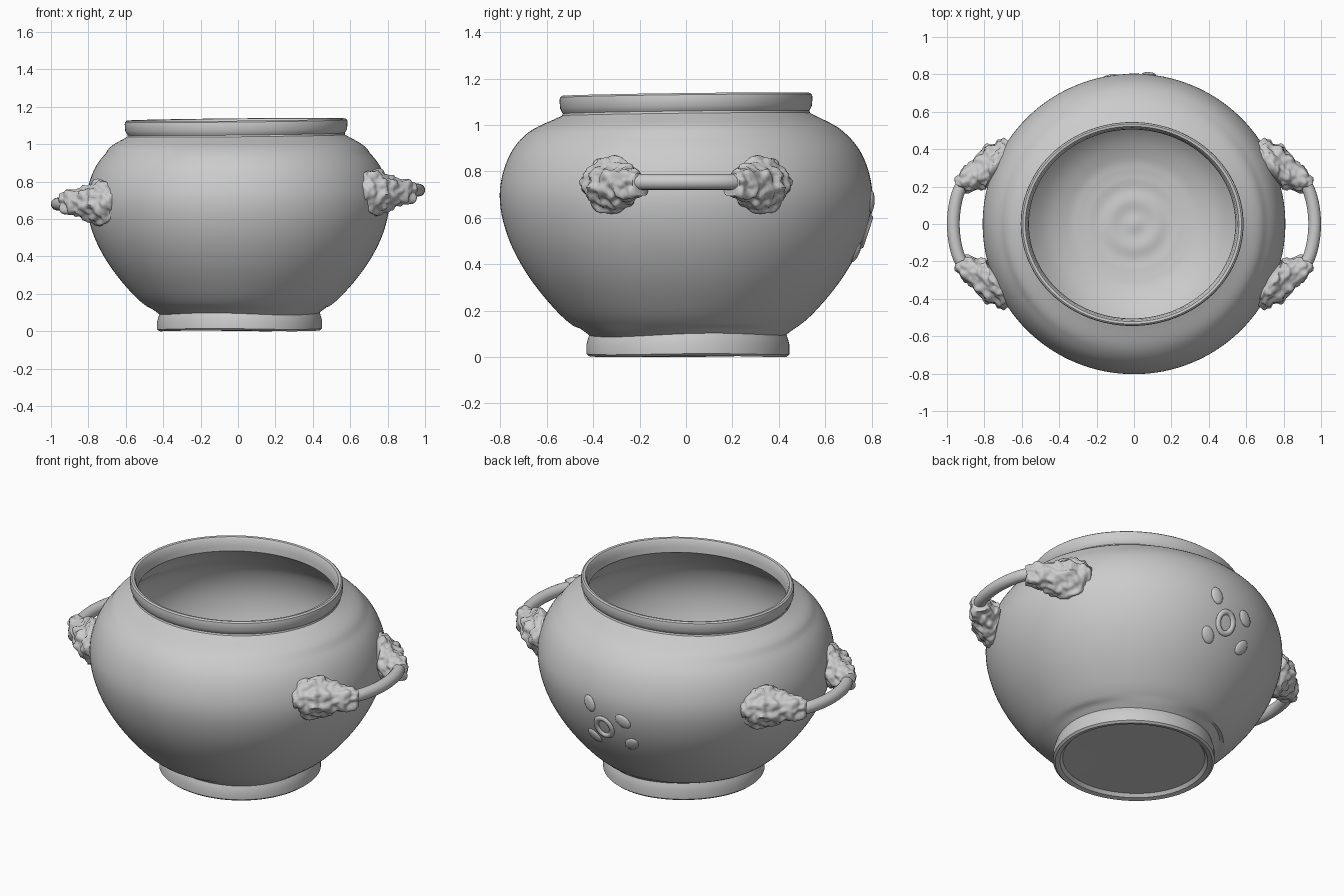
import bpy, bmesh, math
from mathutils import Vector, Matrix, noise

if "Cube" in bpy.data.objects:
    bpy.data.objects.remove(bpy.data.objects["Cube"])


def smooth_points(pts, n):
    """Catmull-Rom through tuples of any size."""
    pts = [Vector(p) for p in pts]
    p = [2 * pts[0] - pts[1]] + pts + [2 * pts[-1] - pts[-2]]
    out = []
    for i in range(1, len(p) - 2):
        a, b, c, d = p[i - 1:i + 3]
        for k in range(n):
            t = k / n
            out.append(0.5 * (2 * b + (c - a) * t + (2 * a - 5 * b + 4 * c - d) * t * t
                              + (3 * b - a - 3 * c + d) * t ** 3))
    return out + [pts[-1]]


def finish(name, bm, angle=40):
    bmesh.ops.recalc_face_normals(bm, faces=bm.faces)
    me = bpy.data.meshes.new(name)
    bm.to_mesh(me)
    bm.free()
    ob = bpy.data.objects.new(name, me)
    bpy.context.collection.objects.link(ob)
    bpy.ops.object.select_all(action='DESELECT')
    ob.select_set(True)
    bpy.context.view_layer.objects.active = ob
    bpy.ops.object.shade_smooth_by_angle(angle=math.radians(angle))
    return ob


def skin(bm, rings):
    """Bridge rings of points and cap both ends."""
    rows = [[bm.verts.new(p) for p in r] for r in rings]
    n = len(rows[0])
    for a, b in zip(rows, rows[1:]):
        for j in range(n):
            k = (j + 1) % n
            bm.faces.new((a[j], a[k], b[k], b[j]))
    bm.faces.new(rows[0][::-1])
    bm.faces.new(rows[-1])


# Pot: underside, foot, belly, rim, then back down the inside
outer = smooth_points([(0.425, 0.09), (0.545, 0.185), (0.68, 0.35), (0.77, 0.525), (0.803, 0.70),
                       (0.765, 0.86), (0.678, 0.97), (0.535, 1.043)], 6)
inner = smooth_points([(0.505, 1.05), (0.64, 0.945), (0.72, 0.85), (0.755, 0.70), (0.725, 0.53),
                       (0.635, 0.365), (0.49, 0.2), (0.36, 0.125), (0.27, 0.105)], 5)
foot = [(0.02, 0.028), (0.2, 0.028), (0.385, 0.024), (0.40, 0.006), (0.425, 0.0),
        (0.437, 0.01), (0.437, 0.05), (0.43, 0.075)]
rim = [(0.531, 1.052), (0.536, 1.06), (0.543, 1.075), (0.545, 1.11), (0.543, 1.122),
       (0.535, 1.129), (0.522, 1.127), (0.514, 1.115), (0.508, 1.08)]
floor = [(r / 100, 0.1 + 0.004 * math.cos(r * 0.5)) for r in range(25, 0, -2)]
profile = foot + [tuple(p) for p in outer] + rim + [tuple(p) for p in inner] + floor


def pot_point(r, z, a):
    t = min(max((z - 0.95) / 0.1, 0), 1)          # mouth becomes oval and tilts
    x = r * math.cos(a) * (1.008 + 0.085 * t) - 0.01 * t
    y = r * math.sin(a)
    h = z + t * (0.012 * y + 0.010 * x + 0.003)
    if z < 0.13 and r > 0.38:                      # uneven hand-cut foot
        s = 0.5 + 0.5 * math.sin(3 * a + 1)
        h += (0.012 * s if z > 0.04 else 0.005 * s) + 0.01 * y * (z > 0.04)
        x += 0.008
        y += 0.008
    return Vector((x, y, h))


bm = bmesh.new()
SEG = 128
skin(bm, [[pot_point(r, z, math.tau * j / SEG) for j in range(SEG)] for r, z in profile])
finish("pot_body", bm, 35)


def loft(bm, path, n, rough=0.0):
    """Tube through (x, y, z, radius, heading) with optional carved roughness."""
    rings = []
    for x, y, z, r, h in path:
        c, side, ring = Vector((x, y, z)), Vector((-math.sin(h), math.cos(h), 0)), []
        for j in range(n):
            a = math.tau * j / n
            d = side * math.cos(a) + Vector((0, 0, math.sin(a)))
            p = c + d * r
            if rough:
                k = noise.noise(p * 17) + 0.6 * noise.noise(p * 36)
                p += d * rough * k + Vector((math.cos(h), math.sin(h), 0)) * rough * 0.7 * k
            ring.append(p)
        rings.append(ring)
    skin(bm, rings)


# Handles: two carved mounts joined by a bowed bar on each side
mount = [(0.69, 0.335, 0, 0.105, 0.42), (0.735, 0.33, 0, 0.12, 0.35), (0.775, 0.31, 0, 0.113, 0.1),
         (0.81, 0.285, 0, 0.093, -0.2), (0.86, 0.255, 0, 0.072, -0.45),
         (0.905, 0.225, 0, 0.058, -0.65), (0.932, 0.2, 0, 0.046, -0.8)]
bar = [(0.87, 0.26, 0, 0.033, -0.7), (0.925, 0.2, 0, 0.034, -0.95), (0.955, 0.11, 0, 0.034, -1.3),
       (0.966, 0, 0, 0.034, -math.pi / 2), (0.955, -0.11, 0, 0.034, -1.84),
       (0.925, -0.2, 0, 0.034, -2.19), (0.87, -0.26, 0, 0.033, -2.44)]
for label, sx, height in (("right", 1, 0.745), ("left", -1, 0.69)):
    for end, sy in (("front", -1), ("back", 1)):
        bm = bmesh.new()
        loft(bm, smooth_points(mount, 7), 56, 0.021)
        bmesh.ops.transform(bm, verts=bm.verts, matrix=Matrix.Translation((0, 0, height))
                            @ Matrix.Diagonal((sx, sy, 1, 1)))
        finish(f"{label}_{end}_handle_mount", bm, 60)
    bm = bmesh.new()
    loft(bm, smooth_points(bar, 6), 20)
    bmesh.ops.transform(bm, verts=bm.verts, matrix=Matrix.Translation((0, 0, height + 0.01 * sx))
                        @ Matrix.Diagonal((sx, 1, 1, 1)))
    finish(f"{label}_handle_bar", bm)


# Low relief ornament on the back: a ring with four petals
def wall(x, z):
    for a, b in zip(outer, outer[1:]):
        if a.y <= z <= b.y:
            r = a.x + (b.x - a.x) * (z - a.y) / (b.y - a.y)
            return Vector((x, math.sqrt(r * r - x * x), z))


def wall_matrix(x, z, turn=0):
    e = 0.03
    u = (wall(x + e, z) - wall(x - e, z)).normalized()
    v = (wall(x, z + e) - wall(x, z - e)).normalized()
    w = v.cross(u).normalized()
    m = Matrix((u, w.cross(u), w)).transposed().to_4x4()
    return Matrix.Translation(wall(x, z)) @ m @ Matrix.Rotation(turn, 4, 'Z')


bm = bmesh.new()
for x, z, turn in ((0.08, 0.67, 0.3), (-0.13, 0.61, 0.9), (0.09, 0.45, 0.6), (-0.15, 0.46, -0.6)):
    bmesh.ops.create_uvsphere(bm, u_segments=20, v_segments=10, radius=1,
                              matrix=wall_matrix(x, z, turn) @ Matrix.Diagonal((0.036, 0.05, 0.014, 1)))
finish("back_ornament_petals", bm)

bm = bmesh.new()
rows = []
for i in range(32):
    a = math.tau * i / 32
    rows.append([bm.verts.new((math.cos(a) * (0.05 + 0.016 * math.cos(b)),
                               math.sin(a) * (0.06 + 0.016 * math.cos(b)), 0.012 * math.sin(b)))
                 for b in (math.tau * j / 10 for j in range(10))])
for i in range(32):
    for j in range(10):
        p, q, k = rows[i], rows[(i + 1) % 32], (j + 1) % 10
        bm.faces.new((p[j], q[j], q[k], p[k]))
bmesh.ops.transform(bm, verts=bm.verts, matrix=wall_matrix(0, 0.54))
finish("back_ornament_ring", bm)
